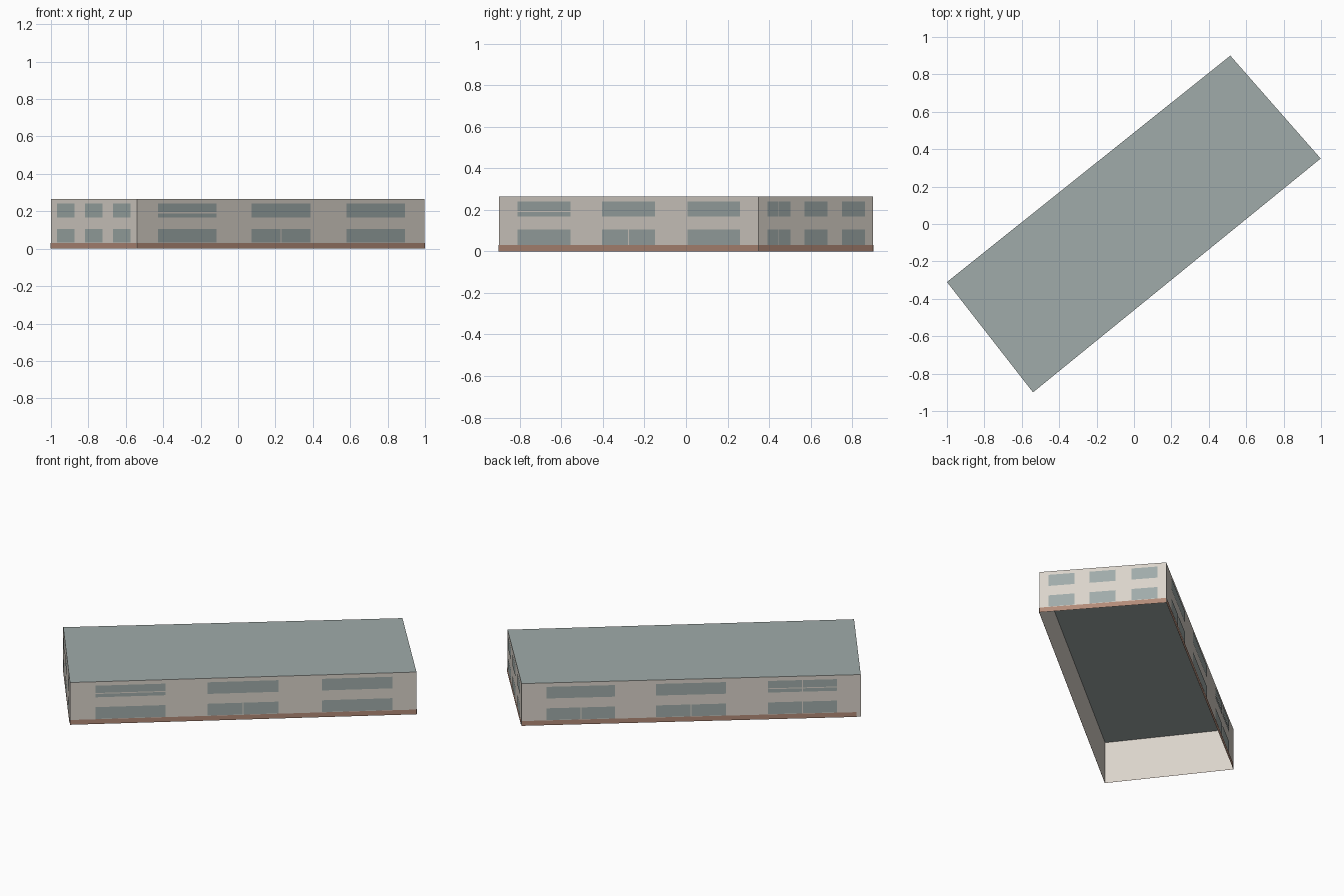
import bpy
from mathutils import Vector

cube = bpy.data.objects.get("Cube")
if cube:
    bpy.data.objects.remove(cube, do_unlink=True)

HEIGHT = 0.265
PLINTH = 0.03
GAP = 0.0015


def material(name, rgb):
    m = bpy.data.materials.new(name)
    m.use_nodes = True
    colour = (*rgb, 1)
    m.diffuse_color = colour
    m.node_tree.nodes["Principled BSDF"].inputs["Base Color"].default_value = colour
    return m


cream = material("cream_render", (0.70, 0.65, 0.59))
slate = material("grey_green_slate", (0.35, 0.41, 0.40))
brick = material("brown_brick", (0.45, 0.26, 0.19))


def sheet(name, quads, mat):
    """One flat object from a list of four-cornered faces."""
    mesh = bpy.data.meshes.new(name)
    verts = [v for q in quads for v in q]
    faces = [range(i, i + 4) for i in range(0, len(verts), 4)]
    mesh.from_pydata(verts, [], [tuple(f) for f in faces])
    mesh.materials.append(mat)
    obj = bpy.data.objects.new(name, mesh)
    bpy.context.collection.objects.link(obj)
    return obj


# Footprint corners, counter-clockwise from above
corners = [Vector(c) for c in
           [(-1, -0.31, 0), (-0.54, -0.9, 0), (0.998, 0.35, 0), (0.515, 0.9, 0)]]


def panel(side, t0, t1, z0, z1, out=0.0):
    """Rectangle on one wall, t running along the wall from 0 to 1."""
    a, b = corners[side], corners[(side + 1) % 4]
    d = b - a
    push = Vector((d.y, -d.x, 0)).normalized() * out
    p, q = a + d * t0 + push, a + d * t1 + push
    up = Vector((0, 0, 1))
    return [p + up * z0, q + up * z0, q + up * z1, p + up * z1]


# Roof, with the underside of the shell left open
sheet("flat_roof", [[c + Vector((0, 0, HEIGHT)) for c in corners]], slate)

BAYS = [(0.073, 0.276), (0.397, 0.602), (0.727, 0.93)]
LOWER = (0.032, 0.106)
UPPER = (0.168, 0.241)
SPLIT_Z = 0.192
names = ["front_end", "front_long", "back_end", "back_long"]
# Windows with a thin upright joint or a transom: (bay, storey)
upright = {1: [(1, 0)], 2: [(0, 0), (0, 1)],
           3: [(0, 0), (1, 0), (2, 0), (2, 1)]}
transom = {1: [(0, 1)], 3: [(2, 1)]}

for side, name in enumerate(names):
    sheet(name + "_wall", [panel(side, 0, 1, 0, HEIGHT)], cream)

    # Brick plinth band
    end = 0.987 if side == 3 else 1
    sheet(name + "_plinth", [panel(side, 0, end, 0, PLINTH, 0.002)], brick)

    # Two storeys of three windows
    panes = []
    for bay, (t0, t1) in enumerate(BAYS):
        for storey, (z0, z1) in enumerate((LOWER, UPPER)):
            key = (bay, storey)
            columns, rows = [(t0, t1)], [(z0, z1)]
            if key in upright.get(side, []):
                mid = (t0 + t1) / 2
                columns = [(t0, mid - GAP), (mid + GAP, t1)]
            if key in transom.get(side, []):
                rows = [(z0, SPLIT_Z - 2 * GAP), (SPLIT_Z + 2 * GAP, z1)]
            panes += [panel(side, *c, *r, 0.002) for c in columns for r in rows]
    sheet(name + "_windows", panes, slate)
